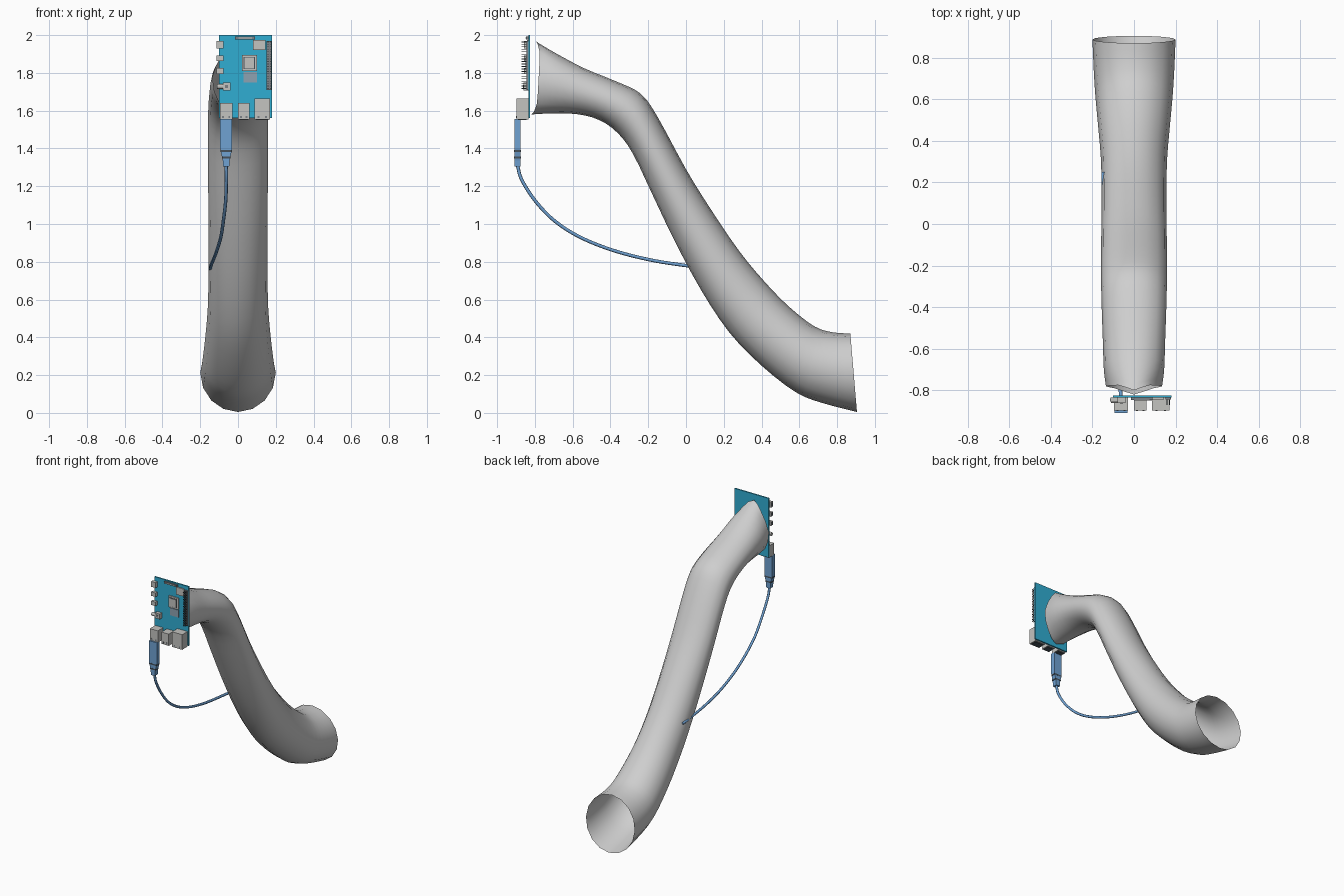
import bpy, bmesh, math
from mathutils import Vector

cube = bpy.data.objects.get("Cube")
if cube:
    bpy.data.objects.remove(cube, do_unlink=True)


def material(name, r, g, b):
    m = bpy.data.materials.new(name)
    m.use_nodes = True
    m.diffuse_color = (r, g, b, 1)
    m.node_tree.nodes["Principled BSDF"].inputs["Base Color"].default_value = (r, g, b, 1)
    return m


SLEEVE = material("sleeve grey", .62, .62, .62)
BOARD = material("board blue", .03, .42, .65)
METAL = material("connector grey", .55, .55, .53)
DARK = material("slot dark", .06, .08, .1)
PLUG = material("plug blue", .16, .36, .65)
CHIP = material("chip blue grey", .27, .36, .44)
PIN = material("pin grey", .2, .22, .24)


def add(name, bm, mat, smooth=False):
    bmesh.ops.recalc_face_normals(bm, faces=bm.faces)
    me = bpy.data.meshes.new(name)
    bm.to_mesh(me)
    bm.free()
    me.materials.append(mat)
    for p in me.polygons:
        p.use_smooth = smooth
    ob = bpy.data.objects.new(name, me)
    bpy.context.collection.objects.link(ob)
    return ob


def fill_box(bm, x, y, z):
    """Box spanning the (low, high) pairs x, y and z."""
    vs = bmesh.ops.create_cube(bm, size=1)["verts"]
    for v in vs:
        v.co = [(lo + hi) / 2 + c * (hi - lo) for c, (lo, hi) in zip(v.co, (x, y, z))]


def box(name, x, y, z, mat):
    bm = bmesh.new()
    fill_box(bm, x, y, z)
    return add(name, bm, mat)


def loft(bm, rings, caps=False):
    rows = [[bm.verts.new(p) for p in r] for r in rings]
    n = len(rows[0])
    for a, b in zip(rows, rows[1:]):
        for i in range(n):
            j = (i + 1) % n
            bm.faces.new((a[i], a[j], b[j], b[i]))
    if caps:
        bm.faces.new(rows[0])
        bm.faces.new(rows[-1])


def smooth_path(pts, steps):
    """Catmull-Rom interpolation through points of any dimension."""
    pts = [Vector(p) for p in pts]
    ext = [2 * pts[0] - pts[1]] + pts + [2 * pts[-1] - pts[-2]]
    out = []
    for a, b, c, d in zip(ext, ext[1:], ext[2:], ext[3:]):
        for s in range(steps):
            t = s / steps
            out.append(b + (c - a) * (t / 2) + (2 * a - 5 * b + 4 * c - d) * (t * t / 2)
                       + (3 * b - a - 3 * c + d) * (t ** 3 / 2))
    return out + [pts[-1]]


# Sleeve: open bent tube; each section is top y, z, bottom y, z, half width
sections = [
    (-.80, 1.97, -.82, 1.58, .135), (-.70, 1.91, -.72, 1.585, .145),
    (-.54, 1.825, -.58, 1.582, .15), (-.37, 1.755, -.458, 1.55, .155),
    (-.24, 1.69, -.36, 1.48, .158), (-.15, 1.566, -.28, 1.37, .159),
    (0, 1.29, -.175, 1.15, .158), (.13, 1.08, -.06, .91, .156),
    (.283, .855, .08, .65, .156), (.42, .69, .23, .425, .16),
    (.55, .558, .40, .25, .173), (.68, .458, .58, .11, .187),
    (.775, .427, .72, .053, .194), (.87, .42, .905, .005, .2)]
rings = []
SIDES = 16
for k, (ty, tz, by, bz, w) in enumerate(smooth_path(sections, 3)):
    mouth = max(0, 1 - k / 4)          # scooped, pointed front rim
    ring = []
    for i in range(SIDES):
        a = 2 * math.pi * i / SIDES
        c, s = math.cos(a), math.sin(a)
        u = (1 + c) / 2
        x = w * s * (1 - .3 * mouth * max(0, c))
        ring.append((x, by + (ty - by) * u + .03 * mouth * min(1, 1.3 * abs(s)),
                     bz + (tz - bz) * u))
    rings.append(ring)
bm = bmesh.new()
loft(bm, rings)
add("sleeve", bm, SLEEVE, True)

# Circuit board
FACE = -.835
box("circuit_board", (-.1, .18), (FACE, -.825), (1.56, 2), BOARD)


def on_board(name, x, z, depth, mat):
    return box(name, x, (FACE - depth, FACE), z, mat)


# Chips and flat parts
on_board("processor_base", (.02, .1), (1.81, 1.895), .008, METAL)
on_board("processor_gap", (.03, .09), (1.82, 1.885), .0095, DARK)
on_board("processor_lid", (.034, .086), (1.824, 1.881), .014, METAL)
on_board("memory_chip", (.03, .1), (1.75, 1.805), .004, CHIP)
on_board("wireless_shield", (.08, .145), (1.92, 1.975), .008, METAL)
on_board("display_socket", (-.015, .09), (1.977, 1.992), .012, PIN)
on_board("display_socket_latch", (.0, .075), (1.981, 1.988), .015, METAL)

# Side sockets along the edge
for i, (z, h) in enumerate(((1.95, .04), (1.878, .03), (1.81, .03))):
    on_board(f"side_socket_{i}", (-.113, -.077), (z - h / 2, z + h / 2), .022, METAL)
    box(f"side_socket_slot_{i}", (-.115, -.113), (FACE - .017, FACE - .005),
        (z - h / 3, z + h / 3), DARK)

# Audio jack: block and barrel
on_board("audio_jack", (-.08, -.04), (1.708, 1.748), .026, METAL)
bm = bmesh.new()
bmesh.ops.create_cone(bm, cap_ends=True, segments=16, radius1=.013, radius2=.013, depth=.03)
for v in bm.verts:
    v.co = Vector((v.co.z - .095, v.co.y + FACE - .014, v.co.x + 1.728))
add("audio_barrel", bm, METAL)
on_board("audio_jack_mark", (-.068, -.052), (1.72, 1.736), .028, PIN)

# Pin header: strip with two rows of pins
on_board("pin_strip", (.152, .178), (1.71, 1.97), .009, PIN)
bm = bmesh.new()
for i in range(20):
    z = 1.717 + i * .013
    for x in (.159, .171):
        fill_box(bm, (x - .002, x + .002), (FACE - .036, FACE), (z - .002, z + .002))
add("header_pins", bm, DARK)

# Large sockets on the lower edge, with dark openings underneath
for name, x, top in (("usb_socket_outer", (-.095, -.03), 1.64),
                     ("usb_socket_inner", (0, .06), 1.64),
                     ("network_socket", (.087, .17), 1.665)):
    on_board(name, x, (1.553, top), .063, METAL)
    box(name + "_opening", (x[0] + .008, x[1] - .008), (FACE - .055, FACE - .01),
        (1.55, 1.553), DARK)
    for f in (.25, .75):
        c = x[0] + f * (x[1] - x[0])
        on_board(name + "_clip", (c - .005, c + .005), (1.56, 1.572), .0645, PIN)

# Plug: tapered block with grip bands
bm = bmesh.new()
rings = []
for z, w in ((1.555, .032), (1.4, .032), (1.335, .018), (1.305, .016)):
    rings.append([(-.0625 + sx * w, -.892 + sy * .017, z)
                  for sx, sy in ((-1, -1), (1, -1), (1, 1), (-1, 1))])
loft(bm, rings, True)
add("plug", bm, PLUG)
for z, w in ((1.387, .031), (1.352, .0235)):
    box("plug_band", (-.0625 - w, -.0625 + w), (-.9095, -.8745), (z - .005, z + .005), DARK)

# Cable: bevelled curve running into the sleeve
cable = bpy.data.curves.new("cable", "CURVE")
cable.dimensions = "3D"
cable.bevel_depth = .009
cable.bevel_resolution = 2
cable.use_fill_caps = True
pts = smooth_path([(-.0625, -.892, 1.31), (-.062, -.87, 1.235), (-.065, -.8, 1.125),
                   (-.077, -.7, 1.02), (-.09, -.57, .935), (-.11, -.4, .865),
                   (-.13, -.2, .812), (-.143, 0, .78), (-.148, .25, .752)], 5)
spline = cable.splines.new("POLY")
spline.points.add(len(pts) - 1)
for p, co in zip(spline.points, pts):
    p.co = (*co, 1)
spline.use_smooth = True
cable.materials.append(PLUG)
bpy.context.collection.objects.link(bpy.data.objects.new("cable", cable))
